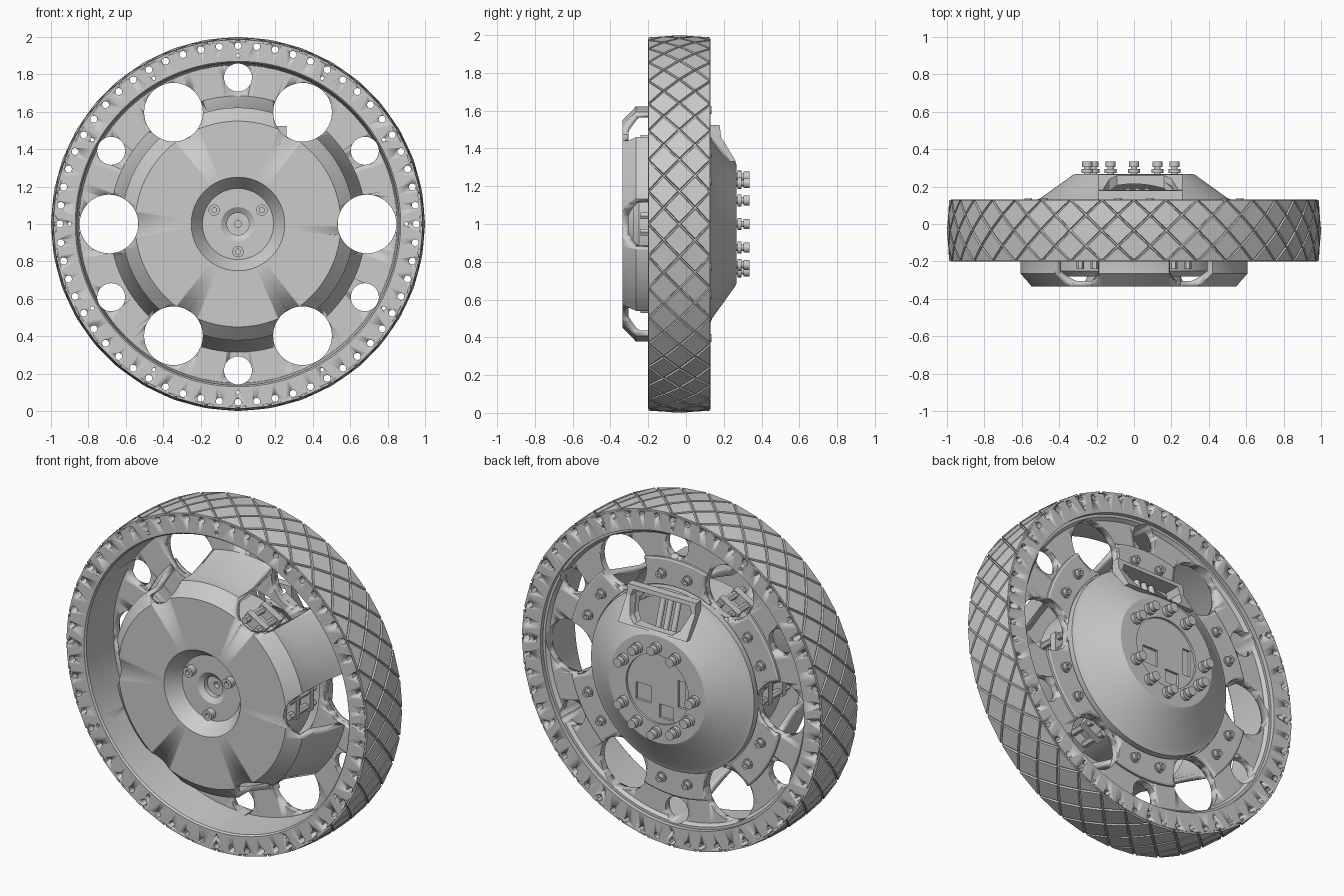
import bpy, bmesh
from math import sin, cos, radians, pi
from mathutils import Vector, Matrix

if "Cube" in bpy.data.objects:
    bpy.data.objects.remove(bpy.data.objects["Cube"])

def pt(r, a, y):
    """Point on the wheel: radius, angle in degrees, depth."""
    return Vector((r * cos(radians(a)), y, 1 + r * sin(radians(a))))

def lathe(bm, profile, segs=144, at=(0, 1)):
    """Revolve a (radius, y) profile about a y-axis through at=(x, z)."""
    rings = []
    for k in range(segs):
        a = 2 * pi * k / segs
        rings.append([bm.verts.new((at[0] + r * cos(a), y, at[1] + r * sin(a))) for r, y in profile])
    n = len(profile)
    steps = n if profile[0][0] > 0 else n - 1
    for k in range(segs):
        p, q = rings[k], rings[(k + 1) % segs]
        for i in range(steps):
            j = (i + 1) % n
            bm.faces.new((p[i], p[j], q[j], q[i]))

def finish(name, bm, smooth=True, weld=True):
    if weld:
        bmesh.ops.remove_doubles(bm, verts=bm.verts, dist=1e-5)
        bmesh.ops.recalc_face_normals(bm, faces=bm.faces)
    me = bpy.data.meshes.new(name)
    bm.to_mesh(me)
    bm.free()
    ob = bpy.data.objects.new(name, me)
    bpy.context.collection.objects.link(ob)
    if smooth:
        select(ob)
        bpy.ops.object.shade_smooth_by_angle(angle=radians(25))
    return ob

def select(ob):
    bpy.ops.object.select_all(action='DESELECT')
    ob.select_set(True)
    bpy.context.view_layer.objects.active = ob

def turned(name, profile, segs=144, places=((0, 1),)):
    bm = bmesh.new()
    for at in places:
        lathe(bm, profile, segs, at)
    return finish(name, bm)

def boxes(name, items):
    """Each item: centre, size, rotation about y in degrees."""
    bm = bmesh.new()
    for c, s, rot in items:
        m = Matrix.Translation(c) @ Matrix.Rotation(radians(-rot), 4, 'Y') @ Matrix.Diagonal((*s, 1))
        bmesh.ops.create_cube(bm, size=1, matrix=m)
    return finish(name, bm, smooth=False)

def prism(name, poly, axis, lo, hi):
    """Extrude a 2D outline along x (poly is y,z) or y (poly is x,z)."""
    bm = bmesh.new()
    ends = [[bm.verts.new((d, u, v) if axis == 'x' else (u, d, v)) for u, v in poly] for d in (lo, hi)]
    n = len(poly)
    bm.faces.new(ends[0])
    bm.faces.new(ends[1])
    for i in range(n):
        j = (i + 1) % n
        bm.faces.new((ends[0][i], ends[0][j], ends[1][j], ends[1][i]))
    return finish(name, bm, smooth=False)

def cut(ob, cutter):
    cutter.hide_render = True
    mod = ob.modifiers.new("cut", 'BOOLEAN')
    mod.operation, mod.solver, mod.object = 'DIFFERENCE', 'EXACT', cutter
    select(ob)
    # keep the cut before the smoothing modifier
    bpy.ops.object.modifier_move_to_index(modifier=mod.name, index=0)
    bpy.ops.object.modifier_apply(modifier=mod.name)

def spots(radius, angles):
    return [(pt(radius, a, 0).x, pt(radius, a, 0).z) for a in angles]

def rod(r, y0, y1):
    return [(0, y0), (r, y0), (r, y1), (0, y1)]

# Hole cutters: large lightening holes, small holes, rim perforations
big = turned("large_hole_cutter", rod(0.157, -0.5, 0.5), 48, spots(0.69, range(0, 360, 60)))
small = turned("small_hole_cutter", rod(0.075, -0.5, 0.5), 36, spots(0.783, range(30, 390, 60)))
bm = bmesh.new()
for at in spots(0.953, range(0, 360, 6)):
    lathe(bm, rod(0.0185, -0.5, 0.5), 14, at)
for at in spots(0.9, [a + o for a in range(0, 360, 60) for o in (0, 30)]):
    lathe(bm, rod(0.01, -0.5, 0.5), 10, at)
perf = finish("rim_hole_cutter", bm)

# Rim with flanges, barrel and web disc
rim = turned("rim", [(0.975, -0.2), (0.87, -0.2), (0.862, -0.19), (0.85, 0.045), (0.5, 0.045),
                     (0.5, 0.085), (0.835, 0.085), (0.85, 0.105), (0.865, 0.105), (0.865, 0.13), (0.975, 0.13)])
for c in (big, small, perf):
    cut(rim, c)

# Tyre tread: diamond lattice with each pad inset and raised
bm = bmesh.new()
radii = [0.978, 0.987, 0.99, 0.987, 0.978]
N = 72
v = {(i, j): bm.verts.new(pt(radii[j], i * 360 / N, -0.2 + j * 0.0825))
     for j in range(5) for i in range(N) if (i + j) % 2 == 0}
for j in range(5):
    for i in range(N):
        if (i + j) % 2:
            keys = [(i - 1, j), (i, j - 1), (i + 1, j), (i, j + 1)]
            f = bm.faces.new([v[(a % N, b)] for a, b in keys if 0 <= b <= 4])
            f.normal_update()
            c = f.calc_center_median()
            if f.normal.dot(Vector((c.x, 0, c.z - 1))) < 0:
                f.normal_flip()
bm.normal_update()
bmesh.ops.inset_individual(bm, faces=bm.faces[:], thickness=0.005, depth=0.0)
pads = [f for f in bm.faces if f.calc_area() > 0.004]
bm.normal_update()
bmesh.ops.inset_individual(bm, faces=pads, thickness=0.004, depth=0.010)
tread = finish("tyre_tread", bm, smooth=False, weld=False)

# Front drum: hollow shell with chamfered face, flared skirt and centre recess
drum = turned("front_drum", [(0, -0.17), (0.018, -0.17), (0.018, -0.2), (0.06, -0.2), (0.06, -0.23),
                             (0.09, -0.25), (0.19, -0.25), (0.25, -0.335), (0.55, -0.335), (0.622, -0.265),
                             (0.622, -0.17), (0.685, 0.045), (0.65, 0.045), (0.595, -0.16), (0.595, -0.25),
                             (0.54, -0.305), (0.26, -0.305), (0.2, -0.15), (0, -0.15)])
cut(drum, big)
turned("centre_screws", [(0, -0.27), (0.014, -0.27), (0.014, -0.29), (0.03, -0.29), (0.03, -0.245), (0, -0.245)],
       20, spots(0.148, (30, 150, 270)))

# Motor body inside the drum, with brackets facing the large holes
turned("motor_body", [(0, -0.14), (0.21, -0.14), (0.27, -0.28), (0.43, -0.28), (0.46, -0.25), (0.46, 0.05), (0, 0.05)], 96)
boxes("motor_brackets", [(pt(0.485, a, y), (0.07, 0.04, 0.14), a)
                         for a in range(0, 360, 60) for y in (-0.18, -0.05)])
turned("bracket_bolts", rod(0.02, -0.24, 0.0), 6,
       spots(0.5, [a + o for a in range(0, 360, 60) for o in (-5, 5)]))

# Rear clamp ring and paired bolts
ring = turned("rear_clamp_ring", [(0.545, 0.08), (0.7, 0.08), (0.7, 0.098), (0.69, 0.103), (0.545, 0.103)])
cut(ring, big)
turned("clamp_bolts", [(0, 0.115), (0.01, 0.115), (0.01, 0.136), (0.021, 0.136), (0.021, 0.112),
                       (0.029, 0.112), (0.029, 0.1), (0, 0.1)],
       16, spots(0.61, [a + o for a in range(30, 390, 60) for o in (-8, 8)]))

# Rear conical cover, its raised window lip, the window and socket recesses
cover = turned("rear_cover", [(0, 0.255), (0.205, 0.255), (0.205, 0.268), (0.315, 0.268), (0.33, 0.26),
                              (0.5, 0.138), (0.535, 0.125), (0.535, 0.08), (0.485, 0.08), (0.485, 0.115),
                              (0.31, 0.235), (0, 0.235)])
lip = prism("window_lip", [(0.13, 1.525), (0.178, 1.525), (0.186, 1.46), (0.265, 1.33), (0.235, 1.33), (0.13, 1.46)],
            'x', -0.19, 0.26)
window = prism("window_cutter", [(-0.09, 1.34), (0.16, 1.34), (0.2, 1.37), (0.235, 1.46), (0.22, 1.5),
                                 (-0.15, 1.5), (-0.165, 1.46), (-0.13, 1.37)], 'y', 0.06, 0.5)
sockets = boxes("socket_cutter", [((0.1, 0.26, 0.95), (0.1, 0.04, 0.1), 0),
                                  ((-0.05, 0.26, 0.87), (0.09, 0.04, 0.08), 0),
                                  ((-0.15, 0.26, 1.0), (0.05, 0.04, 0.16), 0)])
for c in (window, sockets):
    cut(cover, c)
cut(lip, window)

# Cables seen through the window
bm = bmesh.new()
for x in (-0.03, 0.02, 0.07):
    bmesh.ops.create_cone(bm, cap_ends=True, segments=14, radius1=0.016, radius2=0.016, depth=0.24,
                          matrix=Matrix.Translation((x, 0.14, 1.37)) @ Matrix.Rotation(radians(18), 4, 'X'))
finish("cables", bm)

# Mounting bolts on the rear face (one position left empty on each gap)
turned("mounting_bolts", [(0, 0.26), (0.018, 0.26), (0.018, 0.272), (0.032, 0.272), (0.032, 0.295), (0.017, 0.295),
                          (0.017, 0.305), (0.027, 0.305), (0.027, 0.335), (0, 0.335)],
       16, spots(0.25, (30, 60, 90, 120, 180, 210, 240, 270, 300, 330)))

for c in (big, small, perf, window, sockets):
    bpy.data.objects.remove(c, do_unlink=True)
